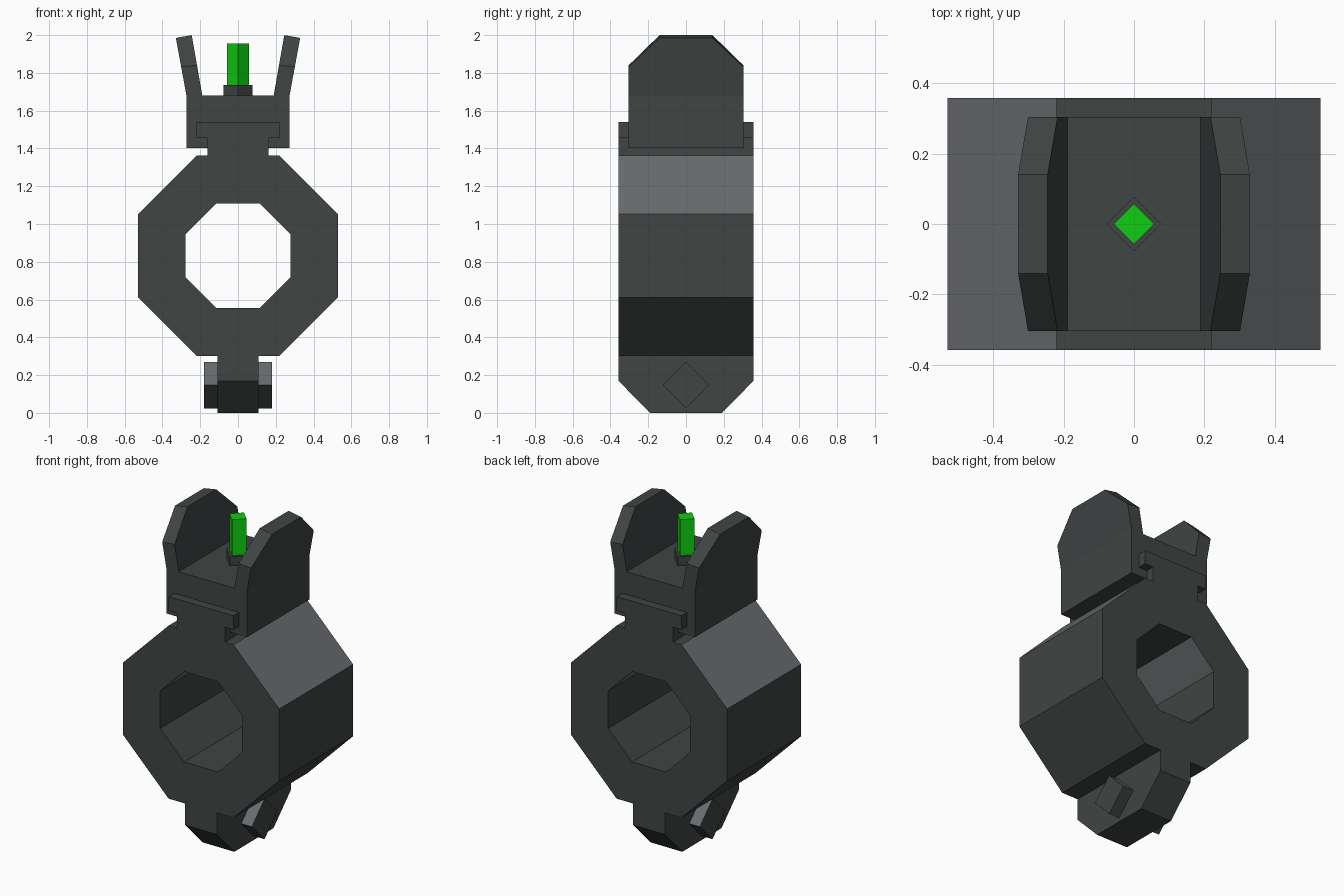
import bpy
import bmesh

cube = bpy.data.objects.get("Cube")
if cube:
    bpy.data.objects.remove(cube, do_unlink=True)


def material(name, rgb):
    mat = bpy.data.materials.new(name)
    mat.use_nodes = True
    color = (*rgb, 1.0)
    mat.diffuse_color = color
    bsdf = next(n for n in mat.node_tree.nodes if n.type == "BSDF_PRINCIPLED")
    bsdf.inputs["Base Color"].default_value = color
    return mat


DARK = material("dark gunmetal", (0.050, 0.059, 0.057))
LIGHT = material("worn grey", (0.138, 0.147, 0.159))
GREEN = material("bright green", (0.005, 0.62, 0.006))


def finish(bm, name, mats, rule=None):
    """Turn a bmesh into an object, colouring faces that meet the rule."""
    bmesh.ops.recalc_face_normals(bm, faces=bm.faces)
    if rule:
        for f in bm.faces:
            f.material_index = int(rule(f))
    mesh = bpy.data.meshes.new(name)
    bm.to_mesh(mesh)
    bm.free()
    for m in mats:
        mesh.materials.append(m)
    obj = bpy.data.objects.new(name, mesh)
    bpy.context.collection.objects.link(obj)
    return obj


def place(axis, a, b, d):
    """Outline point (a, b) at depth d along the axis."""
    return {"x": (d, a, b), "y": (a, d, b), "z": (a, b, d)}[axis]


def prism(name, outline, axis, low, high, mats, rule=None):
    bm = bmesh.new()
    ends = [[bm.verts.new(place(axis, a, b, d)) for a, b in outline] for d in (low, high)]
    for end in ends:
        bm.faces.new(end)
    n = len(outline)
    for i in range(n):
        j = (i + 1) % n
        bm.faces.new((ends[0][i], ends[0][j], ends[1][j], ends[1][i]))
    return finish(bm, name, mats, rule)


def symmetric(half):
    """Complete a half outline by mirroring it about the centre line."""
    return half + [(-a, b) for a, b in reversed(half)]


def octagon(wide, narrow, centre):
    return symmetric([(narrow, centre - wide), (wide, centre - narrow),
                      (wide, centre + narrow), (narrow, centre + wide)])


def diamond(r, centre=0.0):
    return [(r, centre), (0, centre + r), (-r, centre), (0, centre - r)]


DEPTH = 0.358
MID = 0.832

# Octagonal barrel ring, with lighter upper slopes inside and out
bm = bmesh.new()
loops = [[bm.verts.new((x, y, z)) for x, z in octagon(w, n, MID)]
         for w, n, y in ((0.53, 0.22, -DEPTH), (0.53, 0.22, DEPTH),
                         (0.277, 0.115, DEPTH), (0.277, 0.115, -DEPTH))]
for k in range(4):
    a, b = loops[k], loops[(k + 1) % 4]
    for i in range(8):
        j = (i + 1) % 8
        bm.faces.new((a[i], a[j], b[j], b[i]))


def upper_slope(f):
    n = f.normal
    return (abs(n.x) > 0.5 and abs(n.z) > 0.5
            and f.calc_center_median().z > MID)


finish(bm, "barrel_ring", [DARK, LIGHT], upper_slope)

# T-shaped mounting rail on top of the ring
prism("top_rail", symmetric([(0.162, 1.35), (0.162, 1.455), (0.22, 1.455), (0.22, 1.54)]),
      "y", -DEPTH, DEPTH, [DARK])

# Lug under the ring, with a cross bolt
prism("lower_lug", symmetric([(0.19, 0.0), (DEPTH, 0.17), (DEPTH, 0.31)]),
      "x", -0.108, 0.108, [DARK])
prism("cross_bolt", diamond(0.123, 0.147), "x", -0.18, 0.18, [DARK, LIGHT],
      lambda f: f.normal.z > 0.5)

# Sight block straddling the rail
WIDTH = 0.304
prism("sight_block", symmetric([(0.273, 1.402), (0.273, 1.68)]), "y", -WIDTH, WIDTH, [DARK])

# Flared guard wings with clipped upper corners
stations = symmetric([(WIDTH, 0.0), (WIDTH, 0.5), (0.14, 1.0)])
for side, name in ((1, "left_wing"), (-1, "right_wing")):
    bm = bmesh.new()
    inner = [bm.verts.new((side * (0.189 + 0.056 * t), y, 1.68 + 0.32 * t)) for y, t in stations]
    outer = [bm.verts.new((side * (0.273 + 0.056 * t), y, 1.68 + 0.305 * t)) for y, t in stations]
    bm.faces.new(inner)
    bm.faces.new(outer)
    for i in range(len(stations)):
        j = (i + 1) % len(stations)
        bm.faces.new((inner[i], inner[j], outer[j], outer[i]))
    finish(bm, name, [DARK])

# Front post and its collar
prism("post_collar", diamond(0.078), "z", 1.67, 1.735, [DARK])
prism("sight_post", diamond(0.058), "z", 1.73, 1.955, [GREEN])
